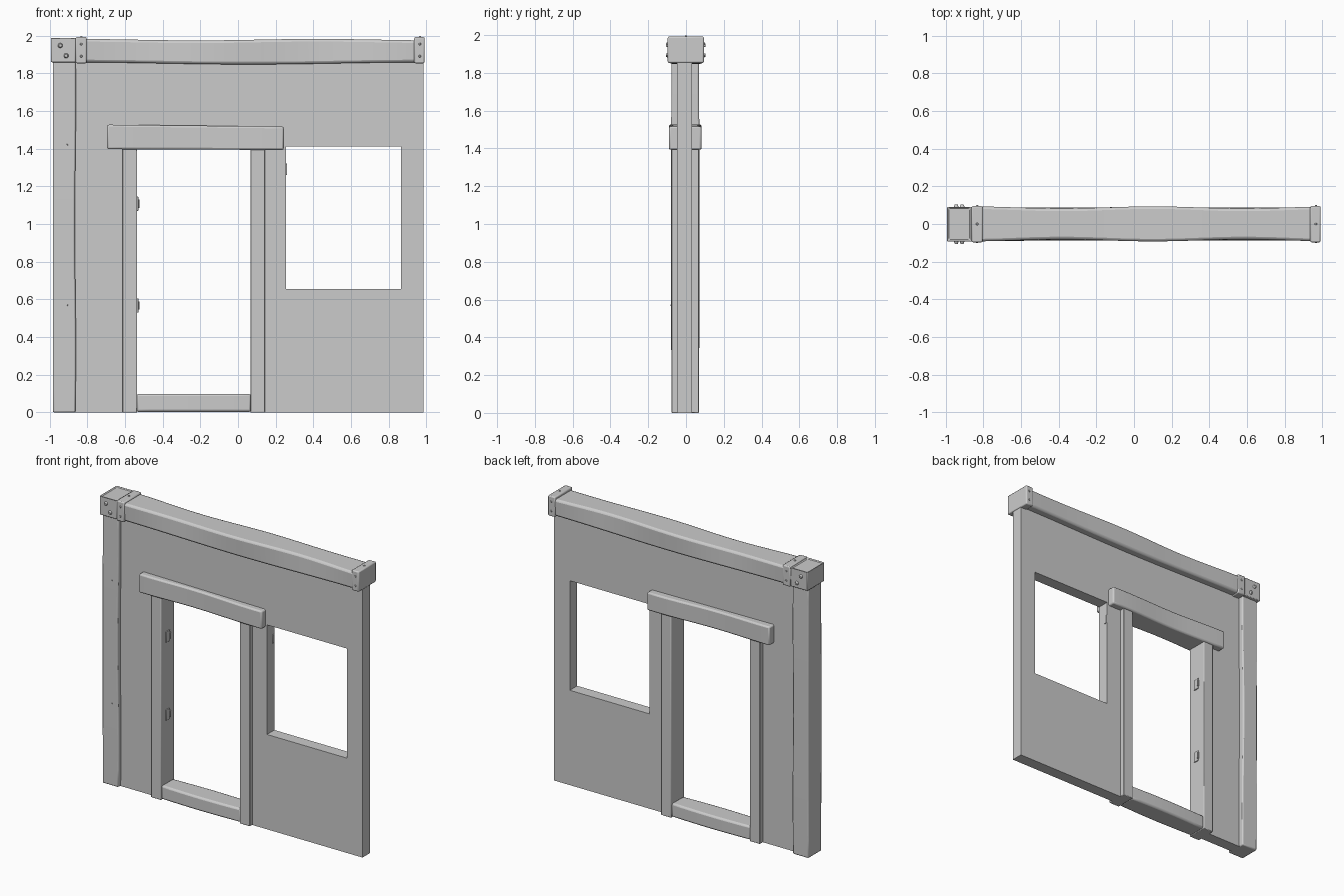
import bpy, bmesh, math
from mathutils import Matrix, Vector

if "Cube" in bpy.data.objects:
    bpy.data.objects.remove(bpy.data.objects["Cube"])

grey = bpy.data.materials.new("plain_grey")
grey.use_nodes = True
COLOUR = (0.6, 0.6, 0.6, 1)
grey.diffuse_color = COLOUR
grey.node_tree.nodes["Principled BSDF"].inputs["Base Color"].default_value = COLOUR


def finish(name, bm, bevel=0.0, segments=2):
    bmesh.ops.recalc_face_normals(bm, faces=bm.faces)
    mesh = bpy.data.meshes.new(name)
    bm.to_mesh(mesh)
    bm.free()
    mesh.materials.append(grey)
    obj = bpy.data.objects.new(name, mesh)
    bpy.context.collection.objects.link(obj)
    if bevel:
        mod = obj.modifiers.new("worn_edges", 'BEVEL')
        mod.width, mod.segments = bevel, segments
        mod.limit_method, mod.angle_limit = 'ANGLE', math.radians(50)
    bpy.ops.object.select_all(action='DESELECT')
    obj.select_set(True)
    bpy.context.view_layer.objects.active = obj
    bpy.ops.object.shade_smooth_by_angle(angle=math.radians(35))
    return obj


def box_mesh(lo, hi):
    lo, hi = Vector(lo), Vector(hi)
    bm = bmesh.new()
    bmesh.ops.create_cube(bm, size=1)
    for v in bm.verts:
        v.co = Vector(a + (b - a) * (c + 0.5) for a, b, c in zip(lo, hi, v.co))
    return bm


def box(name, lo, hi, bevel=0.0):
    return finish(name, box_mesh(lo, hi), bevel)


def timber(name, lo, hi, axis, warp, bevel, steps=16):
    """Hewn timber: a box cut along its length, each cut bent by warp(t, side)."""
    bm = box_mesh(lo, hi)
    normal = Vector(1 if i == axis else 0 for i in range(3))
    for i in range(1, steps):
        point = Vector(lo).lerp(Vector(hi), i / steps)
        bmesh.ops.bisect_plane(bm, geom=bm.verts[:] + bm.edges[:] + bm.faces[:],
                               plane_co=point, plane_no=normal)
    mid = (Vector(lo) + Vector(hi)) / 2
    for v in bm.verts:
        t = (v.co[axis] - lo[axis]) / (hi[axis] - lo[axis])
        side = Vector(1 if c > m else -1 for c, m in zip(v.co, mid))
        v.co += Vector(warp(t, side))
    return finish(name, bm, bevel)


def studs(name, spots, radius, height):
    """Round heads; each spot is a position and an outward direction."""
    bm = bmesh.new()
    for pos, out in spots:
        turn = Vector((0, 0, 1)).rotation_difference(Vector(out)).to_matrix().to_4x4()
        bmesh.ops.create_cone(bm, cap_ends=True, segments=10, radius1=radius,
                              radius2=radius * 0.6, depth=height,
                              matrix=Matrix.Translation(pos) @ turn)
    return finish(name, bm)


# Wall panel with a doorway and a window opening
xs = [-0.87, -0.57, 0.105, 0.255, 0.865, 0.985]
zs = [0, 0.655, 1.412, 1.88]
bm = bmesh.new()
for i in range(len(xs) - 1):
    for k in range(len(zs) - 1):
        if (i == 1 and k < 2) or (i == 3 and k == 1):
            continue
        corners = [(xs[i], zs[k]), (xs[i + 1], zs[k]),
                   (xs[i + 1], zs[k + 1]), (xs[i], zs[k + 1])]
        bm.faces.new([bm.verts.new((x, -0.048, z)) for x, z in corners])
bmesh.ops.remove_doubles(bm, verts=bm.verts, dist=0.001)
slab = bmesh.ops.extrude_face_region(bm, geom=bm.faces[:])
for v in slab["geom"]:
    if isinstance(v, bmesh.types.BMVert):
        v.co.y = 0.033
finish("wall_panel", bm)

# Corner post
timber("corner_post", (-0.983, -0.076, 0), (-0.863, 0.068, 1.9), 2,
       lambda t, s: (0.003 * math.sin(t * 9) * (s.x > 0),
                     s.y * 0.004 * math.sin(t * math.pi), 0), 0.008)

# Top beam, slightly sagging in the middle
timber("top_beam", (-0.87, -0.087, 1.858), (0.982, 0.088, 1.978), 0,
       lambda t, s: (0, s.y * 0.006 * math.cos(t * 12) * (s.z > 0),
                     -0.011 * math.sin(t * math.pi) ** 2 if s.z < 0
                     else 0.004 * math.cos(t * 9)), 0.014, 24)

# Door frame
for name, x0, x1 in (("right_jamb", -0.612, -0.535), ("left_jamb", 0.066, 0.144)):
    box(name, (x0, -0.076, 0), (x1, 0.068, 1.42), 0.004)
timber("door_sill", (-0.54, -0.068, 0.003), (0.07, 0.06, 0.098), 0,
       lambda t, s: (0, s.y * 0.008 * math.sin(t * math.pi), 0), 0.012, 8)
timber("door_lintel", (-0.695, -0.085, 1.397), (0.243, 0.077, 1.527), 0,
       lambda t, s: (0, s.y * 0.006 * math.cos(t * 7),
                     -0.01 * t if s.z > 0 else -0.004 * t), 0.01, 12)

# Metal cap on the post, with a shallow recess on top
bm = box_mesh((-0.992, -0.093, 1.858), (-0.862, 0.091, 1.99))
top = max(bm.faces, key=lambda f: f.calc_center_median().z)
bmesh.ops.inset_region(bm, faces=[top], thickness=0.014)
bmesh.ops.translate(bm, verts=top.verts, vec=(0, 0, -0.008))
finish("post_cap", bm, 0.005)

# Metal bands around the beam
box("right_band", (-0.862, -0.097, 1.853), (-0.803, 0.095, 1.992), 0.007)
box("left_band", (0.935, -0.097, 1.853), (0.99, 0.095, 1.992), 0.007)

# Bolts and rivets
studs("cap_bolts", [((x, y, z), (0, math.copysign(1, y), 0))
                    for x, z in ((-0.943, 1.947), (-0.912, 1.893))
                    for y in (-0.098, 0.096)], 0.014, 0.014)
rivets = [((x, y, z), (0, math.copysign(1, y), 0)) for x in (-0.832, 0.965)
          for y in (-0.098, 0.096) for z in (1.89, 1.955)]
rivets += [((x, 0, 1.993), (0, 0, 1)) for x in (-0.832, 0.965)]
studs("band_rivets", rivets, 0.008, 0.008)
studs("post_nails", [((-0.907, -0.08, z), (0, -1, 0)) for z in (0.57, 1.42)], 0.005, 0.006)

# Door hinges on the right jamb
for i, z in enumerate((0.53, 1.07)):
    box(f"hinge_plate_{i + 1}", (-0.538, -0.025, z), (-0.529, 0.015, z + 0.075), 0.002)
    box(f"hinge_knuckle_{i + 1}", (-0.536, 0.008, z + 0.015), (-0.523, 0.02, z + 0.06), 0.003)

# Window latch plate
box("window_latch", (0.25, 0.01, 1.26), (0.26, 0.03, 1.32), 0.002)
